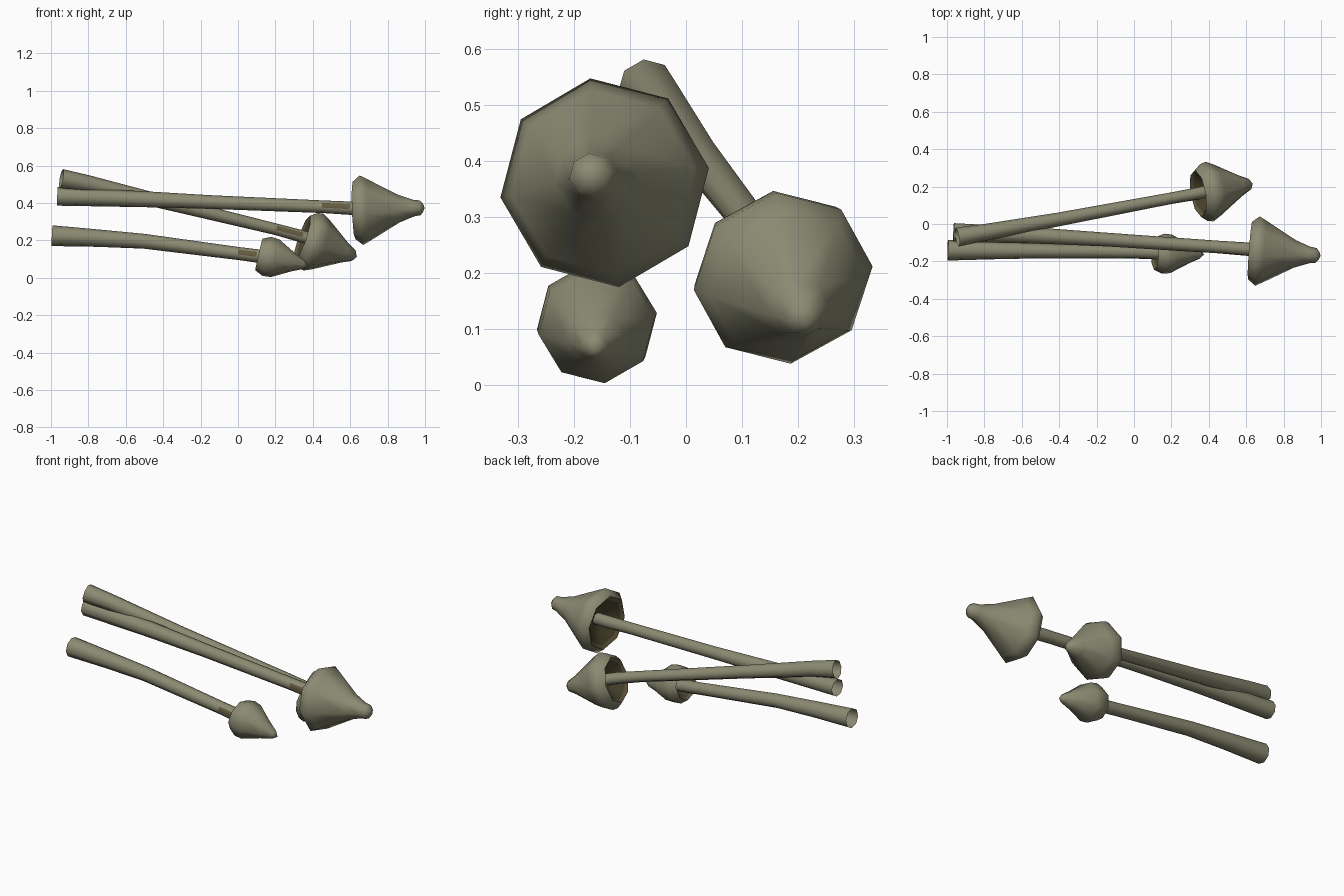
import bpy, bmesh, math
from mathutils import Vector

if "Cube" in bpy.data.objects:
    bpy.data.objects.remove(bpy.data.objects["Cube"])

def material(name, rgb):
    m = bpy.data.materials.new(name)
    m.diffuse_color = (*rgb, 1)
    m.use_nodes = True
    m.node_tree.nodes["Principled BSDF"].inputs["Base Color"].default_value = m.diffuse_color
    return m

SKIN = material("grey olive skin", (0.26, 0.255, 0.17))
GILL = material("brown gills", (0.13, 0.105, 0.052))
DARK = material("dark brown gill hollow", (0.07, 0.06, 0.028))
SIDES, START = 8, math.radians(98)

def ring(bm, centre, axis, radius):
    # octagon across the axis, seen from +x with y right and z up
    t = axis.normalized()
    side = Vector((0, 0, 1)).cross(t).normalized()
    up = t.cross(side)
    return [bm.verts.new(centre + radius * (side * math.cos(a) + up * math.sin(a)))
            for a in (START + i * math.tau / SIDES for i in range(SIDES))]

def loft(bm, rings, mat_rule):
    for j, (a, b) in enumerate(zip(rings, rings[1:])):
        for i in range(SIDES):
            k = (i + 1) % SIDES
            f = bm.faces.new((a[i], a[k], b[k], b[i]))
            f.material_index = mat_rule(j, i)

def finish(bm, name, angle):
    me = bpy.data.meshes.new(name)
    bm.to_mesh(me)
    bm.free()
    ob = bpy.data.objects.new(name, me)
    bpy.context.collection.objects.link(ob)
    for m in (SKIN, GILL, DARK):
        me.materials.append(m)
    bpy.ops.object.select_all(action='DESELECT')
    ob.select_set(True)
    bpy.context.view_layer.objects.active = ob
    bpy.ops.object.shade_smooth_by_angle(angle=math.radians(angle))

def mushroom(name, path, radii, centre, tip, profile):
    # stem: open tapered tube with a brown stain below the cap
    pts = [Vector(p) for p in path]
    bm = bmesh.new()
    rings = []
    for i, p in enumerate(pts):
        axis = pts[min(i + 1, len(pts) - 1)] - pts[max(i - 1, 0)]
        rings.append(ring(bm, p, axis, radii[i]))
    last = len(pts) - 2
    loft(bm, rings[::-1][::-1], lambda j, i: 1 if j == last - 1 and i == 1 else 0)
    finish(bm, name + "_stem", 60)

    # cap: hollow gilled underside, rim and pointed crown
    c = Vector(centre)
    axis = Vector(tip) - c
    t = axis.normalized()
    bm = bmesh.new()
    first, rim = profile[0][0], profile[0][1]
    under = [(first + 0.07, 0.028), (first + 0.045, rim * 0.6), (first + 0.012, rim * 0.86)]
    rings = [ring(bm, c + t * d, axis, r) for d, r in under + profile]
    loft(bm, rings, lambda j, i: 2 if j < 2 else 1 if j == 2 else 0)
    apex = bm.verts.new(c + axis)
    for i in range(SIDES):
        bm.faces.new((rings[-1][i], rings[-1][(i + 1) % SIDES], apex))
    finish(bm, name + "_cap", 65)

mushroom("large_mushroom",
         [(-0.965, -0.045, 0.435), (-0.5, -0.063, 0.42), (-0.15, -0.083, 0.405),
          (0.45, -0.123, 0.38), (0.6, -0.134, 0.372), (0.69, -0.142, 0.368)],
         [0.05, 0.043, 0.037, 0.034, 0.036, 0.036],
         (0.66, -0.145, 0.361), (0.998, -0.17, 0.375),
         [(-0.04, 0.155), (0.0, 0.188), (0.04, 0.166), (0.2, 0.075),
          (0.28, 0.045), (0.315, 0.04), (0.33, 0.022)])

mushroom("middle_mushroom",
         [(-0.945, -0.07, 0.53), (-0.8, -0.045, 0.503), (-0.4, 0.025, 0.405),
          (0.2, 0.138, 0.26), (0.34, 0.163, 0.222), (0.41, 0.18, 0.2)],
         [0.052, 0.045, 0.037, 0.031, 0.033, 0.033],
         (0.385, 0.17, 0.197), (0.635, 0.215, 0.112),
         [(-0.045, 0.128), (-0.012, 0.155), (0.02, 0.162), (0.06, 0.142),
          (0.2, 0.055), (0.25, 0.03)])

mushroom("small_mushroom",
         [(-0.995, -0.14, 0.225), (-0.75, -0.142, 0.212), (-0.5, -0.144, 0.195),
          (0.0, -0.15, 0.13), (0.1, -0.153, 0.117), (0.18, -0.155, 0.107)],
         [0.056, 0.047, 0.04, 0.035, 0.036, 0.036],
         (0.165, -0.159, 0.112), (0.375, -0.163, 0.064),
         [(-0.055, 0.088), (-0.01, 0.108), (0.035, 0.104), (0.13, 0.052),
          (0.19, 0.024)])
